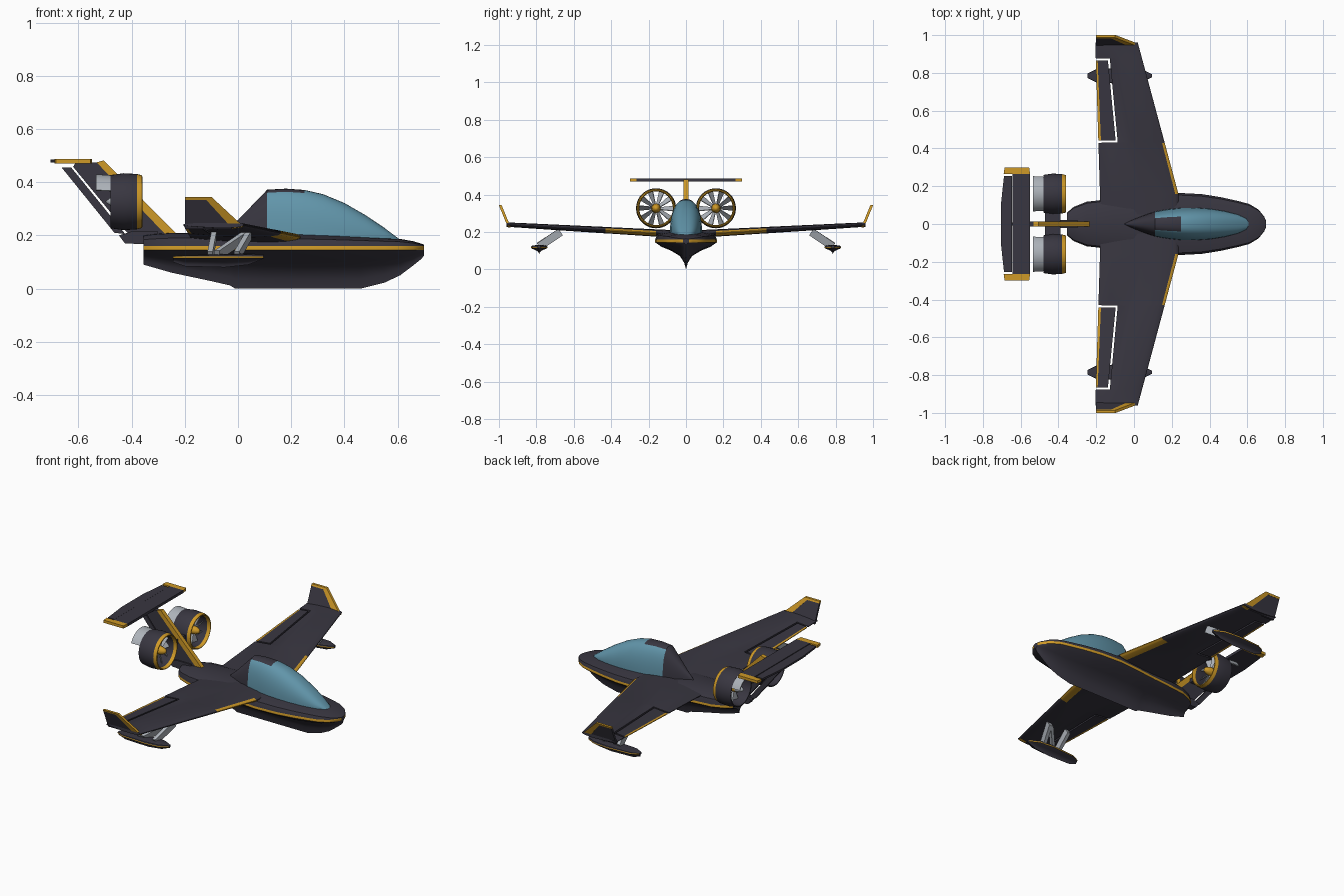
import bpy, bmesh
from math import sin, cos, pi, sqrt, radians
from mathutils import Vector

cube = bpy.data.objects.get("Cube")
if cube:
    bpy.data.objects.remove(cube)


def material(name, rgb):
    m = bpy.data.materials.new(name)
    m.use_nodes = True
    m.diffuse_color = (*rgb, 1)
    m.node_tree.nodes["Principled BSDF"].inputs["Base Color"].default_value = (*rgb, 1)
    return m


DARK = material("charcoal", (0.040, 0.037, 0.052))
GOLD = material("golden yellow", (0.62, 0.32, 0.02))
GLASS = material("teal glass", (0.12, 0.30, 0.40))
GREY = material("light grey", (0.42, 0.45, 0.49))


def finish(name, bm, mats, mirror=False, smooth=True):
    bmesh.ops.remove_doubles(bm, verts=bm.verts, dist=0.00005)
    bmesh.ops.recalc_face_normals(bm, faces=bm.faces)
    mesh = bpy.data.meshes.new(name)
    bm.to_mesh(mesh)
    bm.free()
    for m in mats:
        mesh.materials.append(m)
    ob = bpy.data.objects.new(name, mesh)
    bpy.context.collection.objects.link(ob)
    if smooth:
        bpy.ops.object.select_all(action='DESELECT')
        ob.select_set(True)
        bpy.context.view_layer.objects.active = ob
        bpy.ops.object.shade_smooth_by_angle(angle=radians(35))
    if mirror:
        mod = ob.modifiers.new("mirror", 'MIRROR')
        mod.use_axis = (False, True, False)
    return ob


def loft(name, rings, mats, rule=lambda i, j: 0, caps=True, mirror=False):
    """Skin closed rings; rule(ring, segment) picks the colour."""
    bm = bmesh.new()
    vs = [[bm.verts.new(p) for p in r] for r in rings]
    n = len(rings[0])
    for i in range(len(vs) - 1):
        for j in range(n):
            k = (j + 1) % n
            f = bm.faces.new((vs[i][j], vs[i][k], vs[i + 1][k], vs[i + 1][j]))
            f.material_index = rule(i, j)
    if caps:
        bm.faces.new(vs[0])
        bm.faces.new(vs[-1])
    return finish(name, bm, mats, mirror)


def prism(name, pts, place, lo, hi, mat, mirror=False):
    """Extrude an outline; place(a, b, depth) gives the 3D point."""
    rings = [[place(a, b, d) for a, b in pts] for d in (lo, hi)]
    return loft(name, rings, [mat], mirror=mirror)


def upright(a, b, d):
    return (a, d, b)


def level(a, b, d):
    return (a, b, d)


def leaning(a, b, d):
    return (a, d + 0.41 * (b - 0.235), b)


# Boat hulls: flared V bottom, stripe along the chine, gently crowned deck
FLARE = [(0, 0), (0.06, 0.25), (0.2, 0.5), (0.5, 0.7), (0.8, 0.84), (1, 1)]


def boat(name, sections, chine, stripe, y=0, mirror=False):
    rings = []
    for x, w, keel, deck in sections:
        half = [(w * a, keel + (chine - keel) * b) for a, b in FLARE]
        top = chine + stripe
        half += [(w, top), (w * 0.93, top + (deck - top) * 0.6), (w * 0.55, deck - 0.002), (0, deck)]
        full = half + [(-a, b) for a, b in half[-2:0:-1]]
        rings.append([(x, y + a, b) for a, b in full])
    n, s = len(rings[0]), len(FLARE) - 1
    return loft(name, rings, [DARK, GOLD], lambda i, j: int(j in (s, n - 1 - s)), mirror=mirror)


boat("hull", [
    (-0.355, 0.06, 0.09, 0.2), (-0.32, 0.09, 0.08, 0.205), (-0.25, 0.118, 0.06, 0.21),
    (-0.1, 0.135, 0.028, 0.21), (-0.03, 0.14, 0.012, 0.21), (-0.01, 0.142, 0, 0.21),
    (0.1, 0.155, 0, 0.205), (0.23, 0.165, 0, 0.205), (0.36, 0.158, 0, 0.2),
    (0.46, 0.142, 0, 0.195), (0.55, 0.122, 0.022, 0.19), (0.61, 0.106, 0.05, 0.187),
    (0.66, 0.076, 0.088, 0.178), (0.69, 0.038, 0.112, 0.169), (0.70, 0.015, 0.125, 0.165)],
    0.145, 0.015)
boat("wing_floats", [
    (-0.245, 0.012, 0.1, 0.122), (-0.2, 0.035, 0.084, 0.126), (-0.05, 0.044, 0.08, 0.13),
    (0.04, 0.036, 0.09, 0.132), (0.095, 0.008, 0.112, 0.13)],
    0.115, 0.006, y=0.785, mirror=True)


# Canopy and the fairing behind it
def arch(x, w, top, base=0.185, n=24):
    pts = []
    for k in range(n + 1):
        t = pi * k / n
        c, s = cos(t), max(sin(t), 0)
        pts.append((x, w * (1 if c > 0 else -1) * abs(c) ** 0.8, base + (top - base) * s ** 0.8))
    return pts


loft("canopy", [arch(*s) for s in (
    (0.11, 0.066, 0.372), (0.18, 0.078, 0.376), (0.25, 0.085, 0.371), (0.32, 0.086, 0.355),
    (0.4, 0.081, 0.322), (0.48, 0.068, 0.276), (0.55, 0.05, 0.229), (0.595, 0.028, 0.195),
    (0.607, 0.01, 0.186))],
    [GLASS, DARK], lambda i, j: int(i < 2 and 9 <= j < 15))
loft("canopy_fairing", [arch(*s) for s in (
    (-0.05, 0.004, 0.212), (0, 0.026, 0.258), (0.05, 0.045, 0.31), (0.11, 0.066, 0.372))], [DARK])

# Wings with a notch for each aileron
CHORD_STEPS = (0, 0.02, 0.04, 0.12, 0.25, 0.45, 0.7, 0.85, 1)


def wing_ring(y, x0=None, x1=None):
    s = (y - 0.16) / 0.8
    le, te = 0.235 - 0.215 * max(s, 0), -0.18 - 0.025 * s
    x0 = le if x0 is None else x0
    x1 = te if x1 is None else x1
    mid, thick = 0.195 + 0.045 * s, 0.036 - 0.016 * s
    upper, lower = [], []
    for f in CHORD_STEPS:
        x = x0 + (x1 - x0) * f
        c = min(max((le - x) / (le - te), 0), 1)
        h = thick * 1.3 * sqrt(c) * (1 - c) + 0.002
        upper.append((x, y, mid + h))
        lower.append((x, y, mid - h))
    return upper + lower[::-1]


loft("wings", [wing_ring(0.05), wing_ring(0.16), wing_ring(0.43),
               wing_ring(0.431, x1=-0.086), wing_ring(0.875, x1=-0.128),
               wing_ring(0.876), wing_ring(0.96)],
     [DARK, GOLD], lambda i, j: int(i == 1 and (j < 2 or j > 13)), mirror=True)
loft("ailerons", [wing_ring(0.441, x0=-0.097), wing_ring(0.865, x0=-0.138)],
     [DARK, GOLD], lambda i, j: int(j in (7, 8, 9)), mirror=True)

# Winglets with coloured leading and top edges
prism("winglets", [(-0.2, 0.225), (-0.02, 0.225), (-0.12, 0.334), (-0.2, 0.334)],
      leaning, 0.942, 0.955, DARK, True)
prism("winglet_edges", [(-0.02, 0.225), (0.022, 0.232), (-0.1, 0.345), (-0.2, 0.345),
                        (-0.2, 0.334), (-0.12, 0.334)], leaning, 0.941, 0.956, GOLD, True)


# Float struts
def strut(name, foot, head, width=0.042, thick=0.02):
    a, b = Vector(foot), Vector(head)
    u = (b - a).cross(Vector((1, 0, 0))).normalized() * width / 2
    v = Vector((thick / 2, 0, 0))
    rings = [[p + u + v, p + u - v, p - u - v, p - u + v] for p in (a, b)]
    loft(name, rings, [GREY], mirror=True)


strut("rear_struts", (-0.105, 0.785, 0.122), (-0.09, 0.67, 0.2))
strut("diagonal_struts", (-0.08, 0.785, 0.125), (0.03, 0.67, 0.2))
strut("front_struts", (-0.005, 0.785, 0.122), (0.04, 0.67, 0.2))

# Swept fin, rudder and tail boom
prism("fin", [(-0.26, 0.19), (-0.53, 0.475), (-0.61, 0.475), (-0.62, 0.458), (-0.4, 0.19)],
      upright, -0.012, 0.012, DARK)
prism("fin_leading_edge", [(-0.225, 0.2), (-0.505, 0.482), (-0.532, 0.475), (-0.26, 0.19)],
      upright, -0.0125, 0.0125, GOLD)
prism("rudder", [(-0.627, 0.455), (-0.663, 0.455), (-0.465, 0.21), (-0.424, 0.205)],
      upright, -0.009, 0.009, DARK)
prism("tail_boom", [(-0.3, 0.165), (-0.425, 0.17), (-0.448, 0.2), (-0.4, 0.215), (-0.3, 0.215)],
      upright, -0.02, 0.02, DARK)

# High tailplane with elevator and bright tips
prism("tailplane", [(-0.55, -0.265), (-0.55, 0.265), (-0.642, 0.265), (-0.642, -0.265)],
      level, 0.471, 0.487, DARK)
prism("elevator", [(-0.645, -0.255), (-0.645, 0.255), (-0.688, 0.255), (-0.705, 0.1),
                   (-0.705, -0.1), (-0.688, -0.255)], level, 0.474, 0.485, DARK)
prism("tailplane_tips", [(-0.55, 0.265), (-0.555, 0.3), (-0.685, 0.3), (-0.69, 0.265)],
      level, 0.471, 0.487, GOLD, True)

# Ducted fans, turned about an axis along x
FAN_Y, FAN_Z = 0.16, 0.327


def turned(name, profile, mats, rule=lambda i, j: 0, start=0, sweep=360, steps=40):
    rings = []
    for k in range(steps + 1):
        t = radians(start + sweep * k / steps)
        rings.append([(x, FAN_Y + r * cos(t), FAN_Z + r * sin(t)) for x, r in profile])
    return loft(name, rings, mats, rule, caps=sweep < 360, mirror=True)


turned("fan_ducts", [(-0.36, 0.094), (-0.361, 0.099), (-0.38, 0.104), (-0.43, 0.107),
                     (-0.48, 0.1), (-0.48, 0.094), (-0.43, 0.091), (-0.38, 0.09)],
       [DARK, GOLD], lambda i, j: int(j in (0, 1, 7)))
turned("exhaust_hoods", [(-0.475, 0.099), (-0.535, 0.103), (-0.535, 0.096), (-0.475, 0.092)],
       [GREY], start=25, sweep=130, steps=20)
turned("fan_spinners", [(-0.365, 0), (-0.372, 0.012), (-0.39, 0.021), (-0.415, 0.025),
                        (-0.45, 0.022), (-0.45, 0)], [GOLD], steps=20)
turned("fan_tail_cones", [(-0.45, 0), (-0.45, 0.021), (-0.48, 0.015), (-0.5, 0)],
       [GREY], steps=20)

bm = bmesh.new()
BLADES = 10
for k in range(BLADES):
    t = 2 * pi * k / BLADES
    out = Vector((0, cos(t), sin(t)))
    side = Vector((0, -sin(t), cos(t)))
    hub = Vector((-0.42, FAN_Y, FAN_Z))
    quad = []
    for r, w, e in ((0.02, 0.006, -1), (0.02, 0.006, 1), (0.091, 0.013, 1), (0.091, 0.013, -1)):
        quad.append(bm.verts.new(hub + out * r + side * w * e + Vector((0.012 * e, 0, 0))))
    bm.faces.new(quad)
blades = finish("fan_blades", bm, [GREY], smooth=False)
solid = blades.modifiers.new("thickness", 'SOLIDIFY')
solid.thickness = 0.004
blades.modifiers.new("mirror", 'MIRROR').use_axis = (False, True, False)

# Pylons joining the ducts to the fin
prism("duct_pylons", [(-0.39, 0.315), (-0.47, 0.315), (-0.47, 0.34), (-0.39, 0.34)],
      upright, 0, 0.064, DARK, True)
